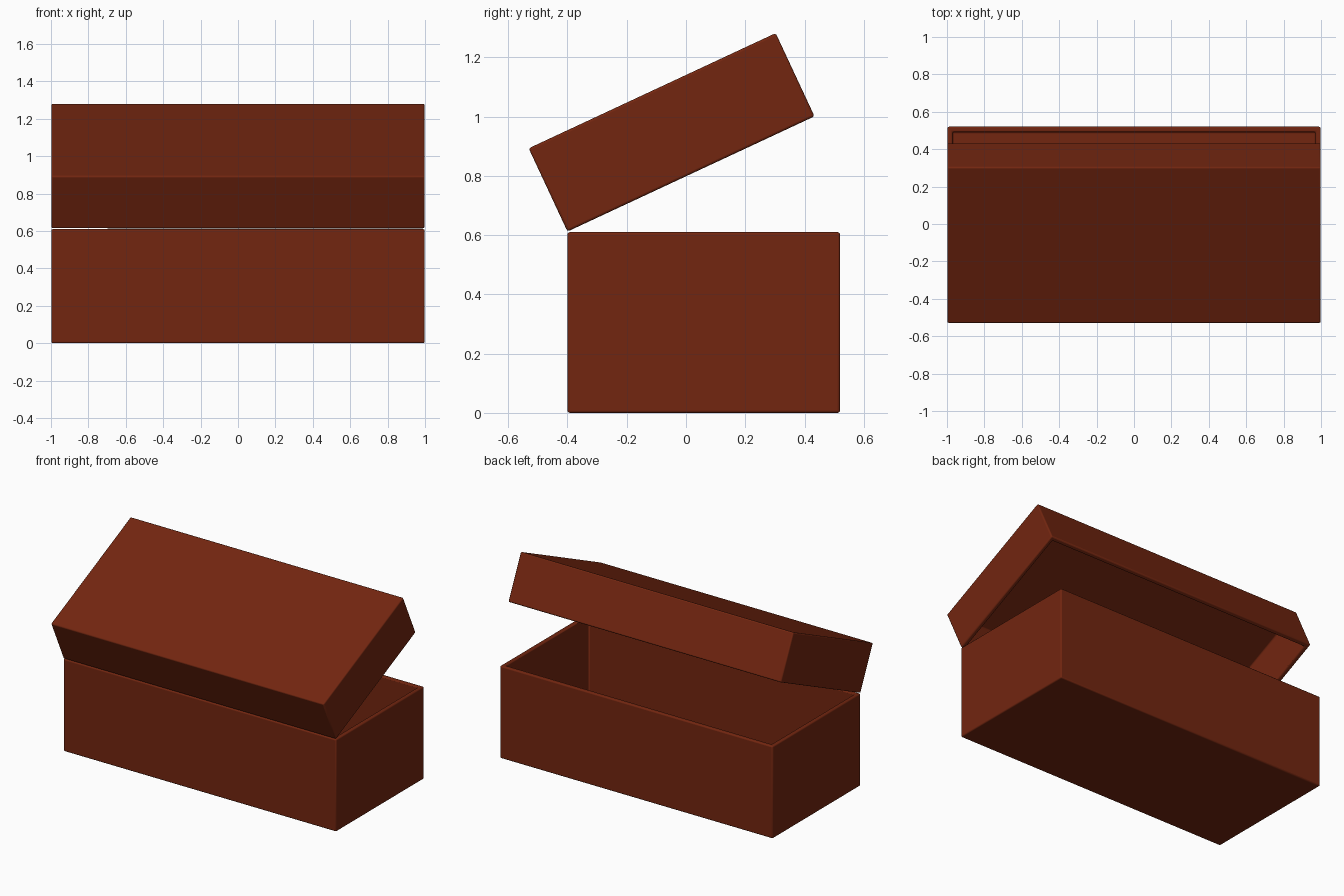
import bpy, bmesh, math
from mathutils import Matrix, Vector

if "Cube" in bpy.data.objects:
    bpy.data.objects.remove(bpy.data.objects["Cube"])

brown = bpy.data.materials.new("red brown cardboard")
brown.diffuse_color = (0.17, 0.019, 0.005, 1)
brown.use_nodes = True
brown.node_tree.nodes["Principled BSDF"].inputs["Base Color"].default_value = brown.diffuse_color

WALL = 0.028


def tray(name, height, open_dir, location, tilt=0.0):
    """Hollow open box; origin on its front edge, open towards +z or -z."""
    bm = bmesh.new()
    bmesh.ops.create_cube(bm, size=1)
    bmesh.ops.transform(bm, verts=bm.verts, matrix=Matrix.Translation((0, 0.46, height / 2))
                        @ Matrix.Diagonal((1.996, 0.92, height, 1)))
    # sink the open side into a hollow with a thin rim
    bm.normal_update()
    mouth = [f for f in bm.faces if f.normal.z * open_dir > 0.9]
    bmesh.ops.inset_region(bm, faces=mouth, thickness=WALL, use_even_offset=True)
    hollow = bmesh.ops.extrude_face_region(bm, geom=mouth)
    bmesh.ops.delete(bm, geom=mouth, context='FACES_ONLY')
    verts = [v for v in hollow["geom"] if isinstance(v, bmesh.types.BMVert)]
    bmesh.ops.translate(bm, verts=verts, vec=Vector((0, 0, -open_dir * (height - WALL))))
    bmesh.ops.recalc_face_normals(bm, faces=bm.faces)
    me = bpy.data.meshes.new(name)
    bm.to_mesh(me)
    bm.free()
    me.materials.append(brown)
    ob = bpy.data.objects.new(name, me)
    bpy.context.collection.objects.link(ob)
    ob.location = location
    ob.rotation_euler = (tilt, 0, 0)
    # softly rounded edges
    bev = ob.modifiers.new("soft edges", 'BEVEL')
    bev.width = 0.008
    bev.segments = 3
    bpy.context.view_layer.objects.active = ob
    ob.select_set(True)
    bpy.ops.object.shade_smooth_by_angle(angle=math.radians(35))
    ob.select_set(False)
    return ob


# base box, then the lid hinged open on its front top edge
tray("box_base", 0.61, 1, (0, -0.4, 0))
tray("box_lid", 0.31, -1, (0, -0.4, 0.612), math.radians(25))
